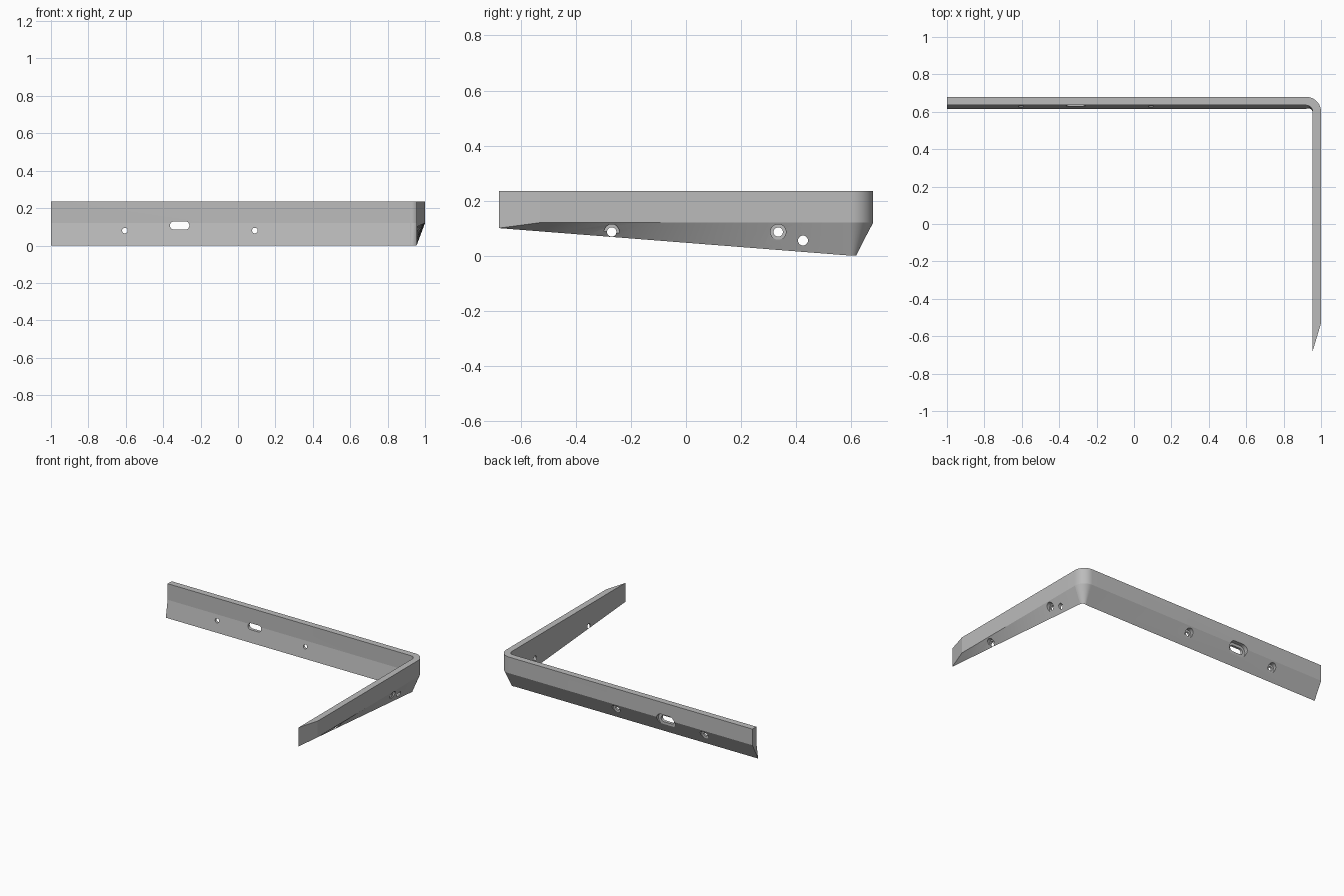
import bpy, bmesh
from math import sin, cos, pi, radians

cube = bpy.data.objects.get("Cube")
if cube:
    bpy.data.objects.remove(cube)

GREY = (0.5, 0.5, 0.5, 1)
mat = bpy.data.materials.new("plain grey")
mat.use_nodes = True
mat.diffuse_color = GREY
mat.node_tree.nodes["Principled BSDF"].inputs["Base Color"].default_value = GREY

TOP, MID = 0.235, 0.12          # top edge and the height where the bevel starts
CX, CY = 0.92, 0.60             # centre of the rounded corner
R_OUT, R_IN, R_FOOT = 0.08, 0.035, 0.015
Y_END, Y_TIP = -0.53, -0.68     # slanted free end, outer and inner side


def make_object(name, bm):
    bmesh.ops.recalc_face_normals(bm, faces=bm.faces)
    mesh = bpy.data.meshes.new(name)
    bm.to_mesh(mesh)
    bm.free()
    mesh.materials.append(mat)
    obj = bpy.data.objects.new(name, mesh)
    bpy.context.collection.objects.link(obj)
    return obj


def foot_z(y):
    return 0.1 * max(0, CY - y) / (CY - Y_TIP)


def section(angle, x, y_out, y_in, foot):
    """Five-point wedge section, offset from a path point along an angle."""
    def at(r, y, z):
        return (x + r * cos(angle), y + r * sin(angle), z)
    return [at(R_OUT, y_out, TOP), at(R_OUT, y_out, MID), at(foot, y_in, foot_z(y_in)),
            at(R_IN, y_in, MID), at(R_IN, y_in, TOP)]


# Sections along the long arm, round the corner and down the short arm
rings = [section(pi / 2, -1, CY, CY, R_FOOT)]
STEPS = 12
for i in range(STEPS + 1):
    t = i / STEPS
    rings.append(section(pi / 2 * (1 - t), CX, CY, CY, R_FOOT + (R_IN - R_FOOT) * t))
for i in range(1, STEPS + 1):
    t = i / STEPS
    rings.append(section(0, CX, CY + (Y_END - CY) * t, CY + (Y_TIP - CY) * t, R_IN))

bm = bmesh.new()
loops = [[bm.verts.new(p) for p in ring] for ring in rings]
for a, b in zip(loops, loops[1:]):
    for k in range(5):
        n = (k + 1) % 5
        bm.faces.new((a[k], a[n], b[n], b[k]))
bm.faces.new(loops[0])
bm.faces.new(loops[-1])
bracket = make_object("corner_bracket", bm)


def cut(axis, along, z, radius, start, end, half=0.0):
    """Cut a round hole or a slot through the bracket along x or y."""
    bm = bmesh.new()
    count = 32
    ends = []
    for depth in (start, end):
        ring = []
        for i in range(count):
            a = 2 * pi * (i + 0.5) / count
            u = along + radius * cos(a) + (half if cos(a) > 0 else -half)
            v = z + radius * sin(a)
            ring.append(bm.verts.new((depth, u, v) if axis == "x" else (u, depth, v)))
        ends.append(ring)
    for i in range(count):
        j = (i + 1) % count
        bm.faces.new((ends[0][i], ends[0][j], ends[1][j], ends[1][i]))
    for ring in ends:
        bm.faces.new(ring)
    cutter = make_object("hole_cutter", bm)
    mod = bracket.modifiers.new("hole", "BOOLEAN")
    mod.operation, mod.solver, mod.object = "DIFFERENCE", "EXACT", cutter
    bpy.ops.object.modifier_apply(modifier=mod.name)
    bpy.data.objects.remove(cutter)


bpy.ops.object.select_all(action="DESELECT")
bpy.context.view_layer.objects.active = bracket
bracket.select_set(True)

# Long arm: two counterbored screw holes and a recessed slot
for x in (-0.605, 0.09):
    cut("y", x, 0.08, 0.015, 0.5, 0.8)
    cut("y", x, 0.08, 0.03, 0.643, 0.8)
cut("y", -0.312, 0.107, 0.022, 0.5, 0.8, 0.03)
cut("y", -0.312, 0.107, 0.042, 0.652, 0.8, 0.03)

# Short arm: two counterbored screw holes and one plain hole
for y in (-0.27, 0.335):
    cut("x", y, 0.086, 0.017, 0.9, 1.1)
    cut("x", y, 0.086, 0.028, 0.968, 1.1)
cut("x", 0.425, 0.055, 0.018, 0.9, 1.1)

bpy.ops.object.shade_smooth_by_angle(angle=radians(8.5))
